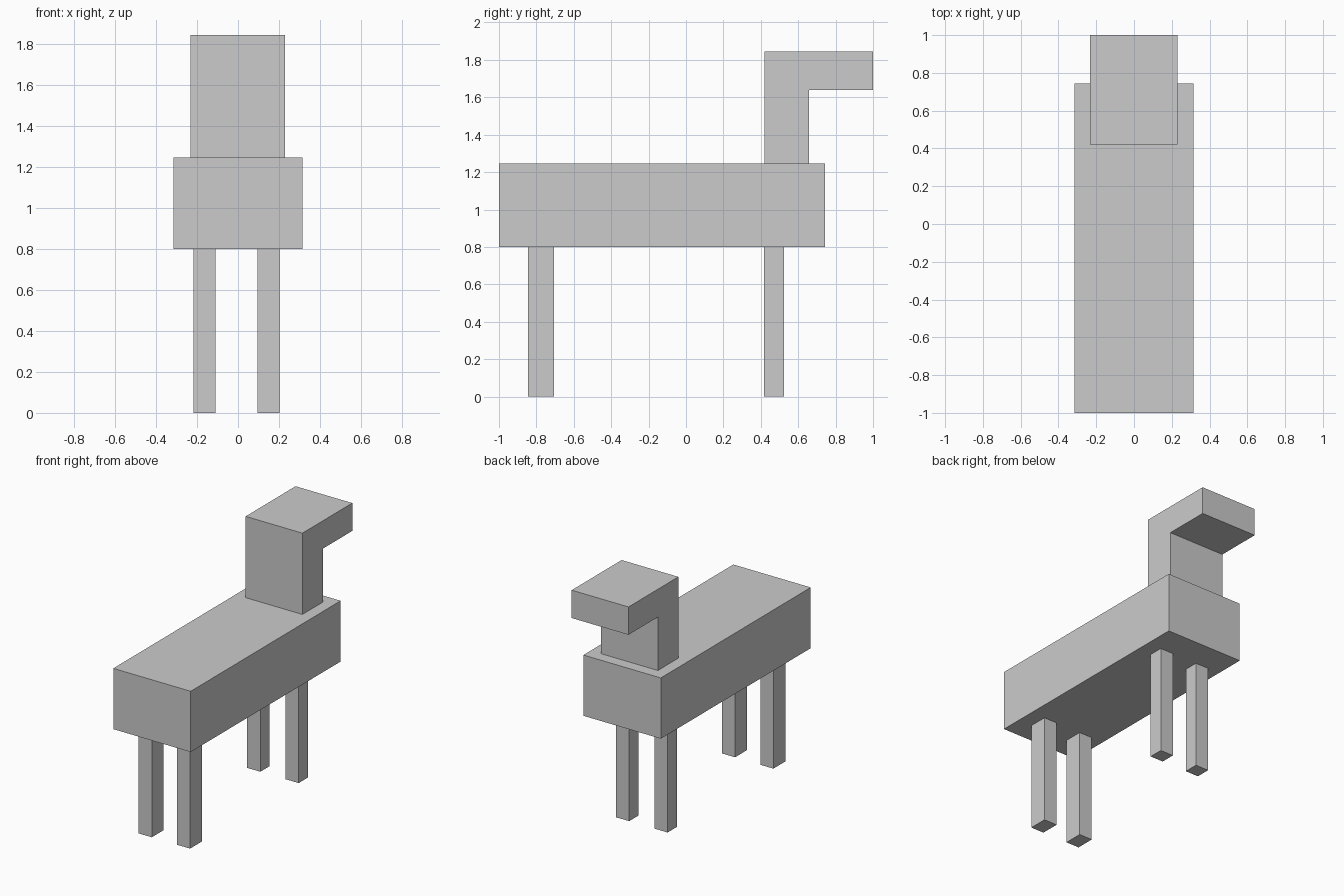
import bpy

if "Cube" in bpy.data.objects:
    bpy.data.objects.remove(bpy.data.objects["Cube"])


def prism(name, profile, x0, x1):
    """Extrude a side-view (y, z) outline from x0 to x1."""
    n = len(profile)
    verts = [(x, y, z) for x in (x0, x1) for y, z in profile]
    faces = [tuple(reversed(range(n))), tuple(range(n, 2 * n))]
    faces += [(i, (i + 1) % n, (i + 1) % n + n, i + n) for i in range(n)]
    mesh = bpy.data.meshes.new(name)
    mesh.from_pydata(verts, [], faces)
    obj = bpy.data.objects.new(name, mesh)
    bpy.context.collection.objects.link(obj)
    return obj


def box(name, x, y, z):
    outline = [(y[0], z[0]), (y[1], z[0]), (y[1], z[1]), (y[0], z[1])]
    return prism(name, outline, *x)


BODY_BOTTOM, BODY_TOP, TOP = 0.8, 1.247, 1.845

# Long body block
box("body", (-0.315, 0.315), (-1.0, 0.743), (BODY_BOTTOM, BODY_TOP))

# Neck and overhanging head, one L-shaped piece
neck = [(0.42, BODY_TOP), (0.658, BODY_TOP), (0.658, 1.64),
        (1.0, 1.64), (1.0, TOP), (0.42, TOP)]
prism("neck_and_head", neck, -0.232, 0.23)

# Four legs: the tail-end pair is thicker than the head-end pair
for end, y in (("tail_end", (-0.845, -0.706)), ("head_end", (0.417, 0.524))):
    for side, x in (("left", (-0.217, -0.11)), ("right", (0.095, 0.202))):
        box(f"{end}_{side}_leg", x, y, (0.0, BODY_BOTTOM))
